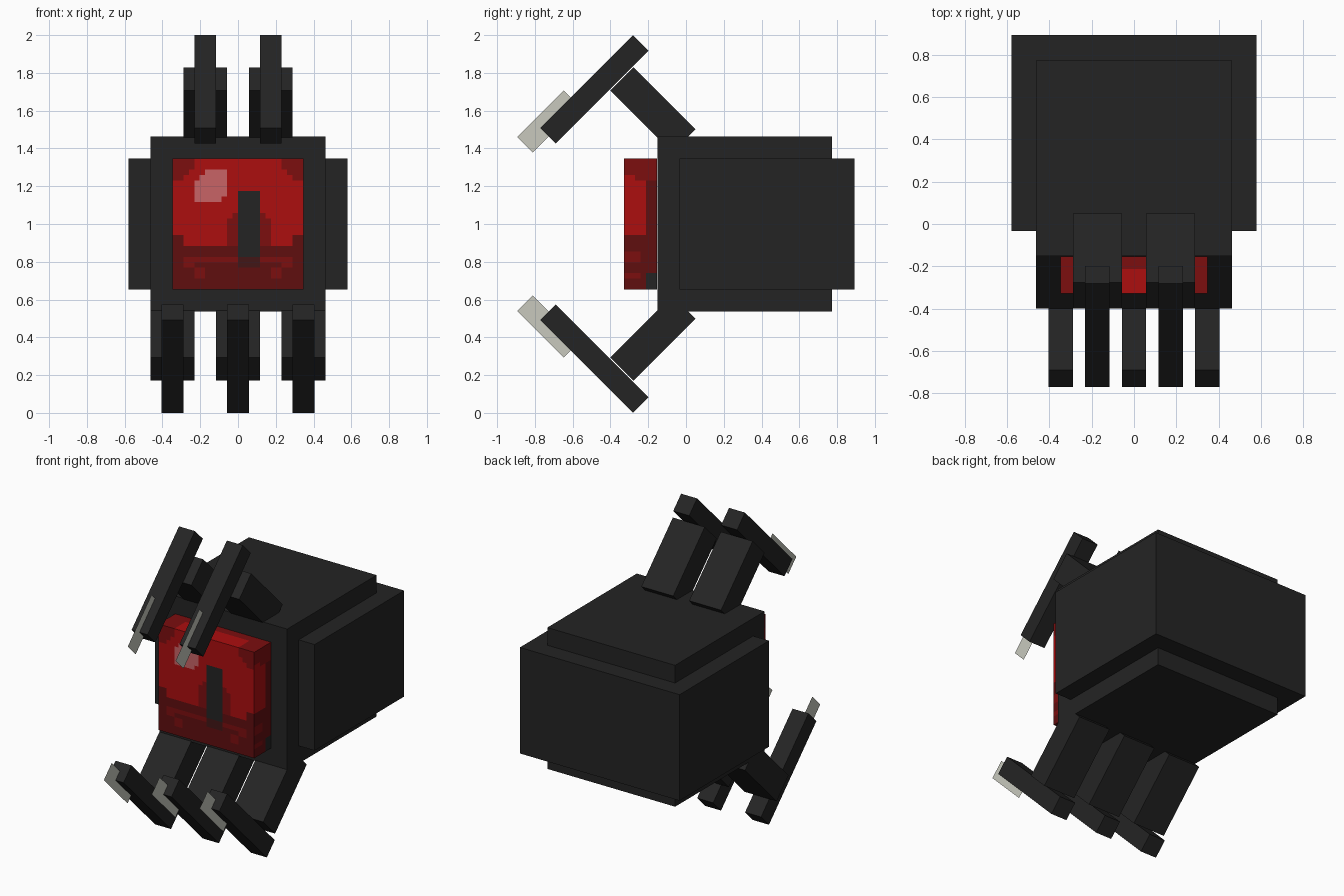
import bpy, bmesh, math
from mathutils import Matrix, Vector

if "Cube" in bpy.data.objects:
    bpy.data.objects.remove(bpy.data.objects["Cube"])

P = 0.0579          # modelling unit
C = P / 2           # size of one painted cell on the eye


def srgb(v):
    v /= 255
    return v / 12.92 if v <= 0.04045 else ((v + 0.055) / 1.055) ** 2.4


def material(name, rgb):
    m = bpy.data.materials.new(name)
    m.diffuse_color = [srgb(c) for c in rgb] + [1]
    m.use_nodes = True
    m.node_tree.nodes["Principled BSDF"].inputs["Base Color"].default_value = m.diffuse_color
    return m


charcoal = material("charcoal", (36, 36, 36))
claw_grey = material("claw grey", (200, 201, 190))
bright_red = material("bright red", (172, 14, 15))
mid_red = material("mid red", (124, 14, 15))
dark_red = material("dark red", (96, 14, 15))
glint_pink = material("glint pink", (200, 100, 102))
shadow_brown = material("shadow brown", (66, 22, 22))


def finish(name, bm, mats):
    me = bpy.data.meshes.new(name)
    bm.to_mesh(me)
    bm.free()
    for m in mats:
        me.materials.append(m)
    ob = bpy.data.objects.new(name, me)
    bpy.context.collection.objects.link(ob)
    return ob


def box_mesh(size, loc, angle=0):
    bm = bmesh.new()
    mat = (Matrix.Translation(loc) @ Matrix.Rotation(angle, 4, 'X')
           @ Matrix.Diagonal((*size, 1)))
    bmesh.ops.create_cube(bm, size=1, matrix=mat)
    return bm


def box(name, size, loc, angle=0):
    return finish(name, box_mesh(size, loc, angle), [charcoal])


# Body: a cube with a wider, lower box set further back
box("body_core", (16 * P, 16 * P, 16 * P), (0, 0.311, 1))
box("body_shell", (20 * P, 16 * P, 12 * P), (0, 0.43, 1))


# Painted eye: colour picked per cell (column, row from top, depth from front)
BRIGHT, MID, DARK, GLINT, BLACK, BROWN = range(6)


def front_colour(i, j):
    edge = min(i, 23 - i)
    if 12 <= i < 16 and 6 <= j < 18:
        return BLACK
    if 12 <= i < 16 and 18 <= j < 20:
        return BROWN
    if 4 <= i < 10 and 2 <= j < 8 and 8 <= i + j < 16:
        return GLINT
    if j >= 16 or (edge < 2 and j >= 14):
        spot = (edge in (2, 3) and j in (18, 19)) or (edge in (4, 5) and j in (20, 21))
        return MID if spot or (j == 18 and 4 <= edge) else DARK
    if 10 <= i < 18 and 10 <= j and not (i in (10, 17) and j == 10):
        return MID
    if edge + j < 5 and max(edge, j) < 4:
        return MID
    return BRIGHT


def side_colour(k, j):
    if k >= 4 and j >= 21:
        return BLACK
    if j >= 14:
        return MID if k < 3 and j in (17, 18, 21) else DARK
    if k >= 4:
        return DARK if j > 3 else MID
    return MID if j < 3 or (j == 3 and k > 1) else BRIGHT


def top_colour(i, k):
    return BRIGHT if k < 4 and 3 < i < 20 else MID


eye_front, eye_top = -0.328, 1 + 6 * P
bm = box_mesh((12 * P, 3 * P, 12 * P), (0, eye_front + 1.5 * P, 1))
for axis, start, count in ((0, -6 * P, 24), (1, eye_front, 6), (2, 1 - 6 * P, 24)):
    normal = Vector([float(axis == a) for a in range(3)])
    for n in range(1, count):
        bmesh.ops.bisect_plane(bm, geom=bm.verts[:] + bm.edges[:] + bm.faces[:],
                               plane_co=normal * (start + n * C), plane_no=normal)
bm.normal_update()
for f in bm.faces:
    c = f.calc_center_median()
    i = math.floor((c.x + 6 * P) / C)
    k = math.floor((c.y - eye_front) / C)
    j = math.floor((eye_top - c.z) / C)
    if f.normal.y < -0.5:
        f.material_index = front_colour(i, j)
    elif abs(f.normal.x) > 0.5:
        f.material_index = side_colour(k, j)
    elif f.normal.z > 0.5:
        f.material_index = top_colour(i, k)
    else:
        f.material_index = DARK
# Merge neighbouring cells that share a colour
bmesh.ops.dissolve_limit(bm, angle_limit=0.01, verts=bm.verts[:], edges=bm.edges[:],
                         delimit={'MATERIAL'})
finish("eye", bm, [bright_red, mid_red, dark_red, glint_pink, charcoal, shadow_brown])


# Legs: three below, two above, the upper ones mirrored about z = 1
def leg(name, x, up):
    s = -1 if up else 1

    def place(y, z):
        return (x, y, 2 - z if up else z)

    a = s * math.pi / 4
    box(name + "_thigh", (4 * P, 3 * P, 8 * P), place(-0.175, 0.396), -a)
    box(name + "_shin", (2 * P, 2 * P, 12 * P), place(-0.485, 0.287), a)
    # Paper-thin claw standing on the middle of the shin
    claw = bmesh.new()
    mat = Matrix.Translation(place(-0.73, 0.457)) @ Matrix.Rotation(a, 4, 'X')
    claw.faces.new([claw.verts.new(mat @ Vector((0, u * P, v * 3 * P)))
                    for u, v in ((-1, -1), (1, -1), (1, 1), (-1, 1))])
    finish(name + "_claw", claw, [claw_grey])


for n, x in enumerate((-6, 0, 6)):
    leg(f"lower_leg_{n + 1}", x * P, False)
for n, x in enumerate((-3, 3)):
    leg(f"upper_leg_{n + 1}", x * P, True)
